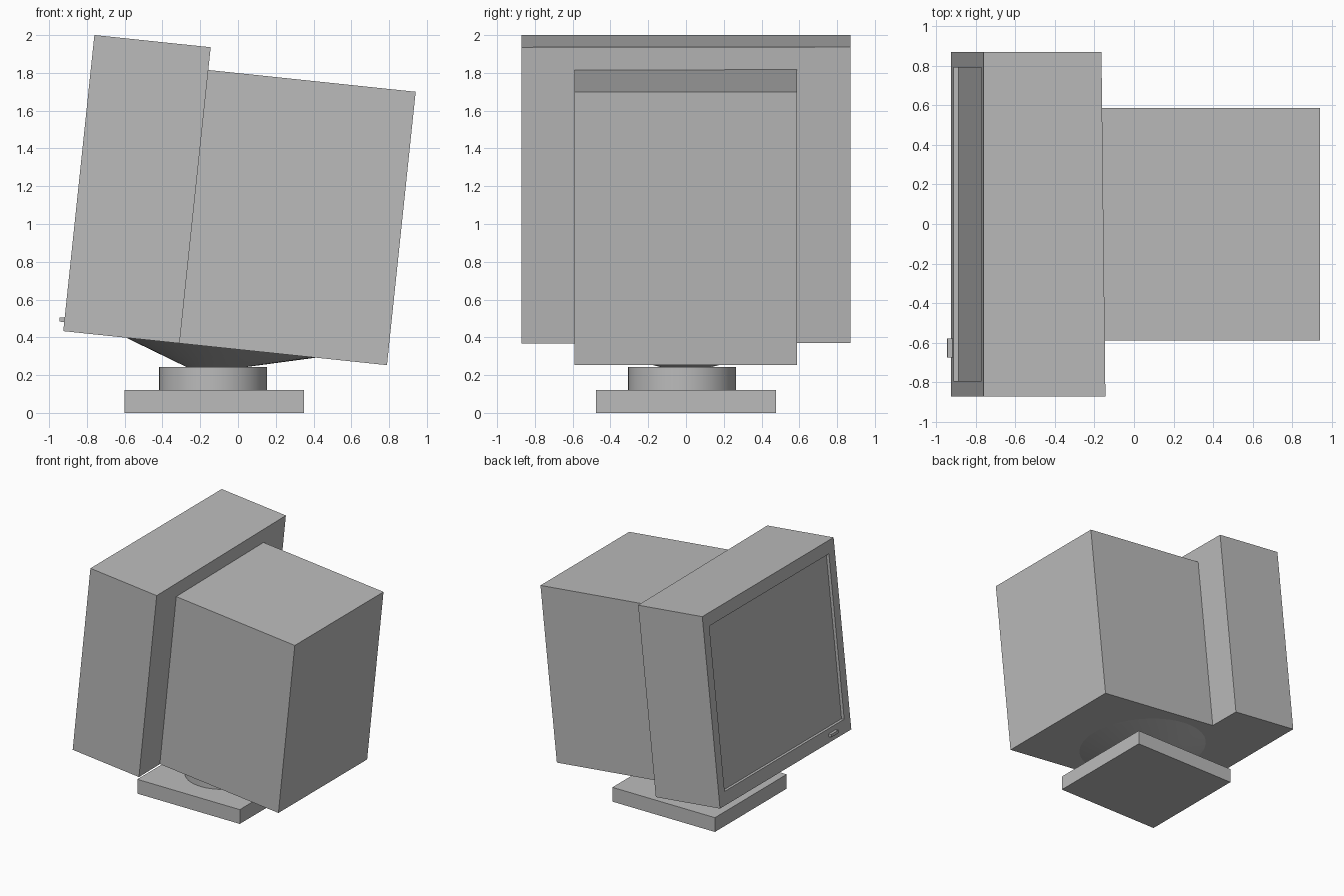
import bpy, bmesh
from math import radians
from mathutils import Matrix, Vector

if "Cube" in bpy.data.objects:
    bpy.data.objects.remove(bpy.data.objects["Cube"])

grey = bpy.data.materials.new("grey plastic")
grey.use_nodes = True
grey.diffuse_color = (0.5, 0.5, 0.5, 1)
grey.node_tree.nodes["Principled BSDF"].inputs["Base Color"].default_value = (0.5, 0.5, 0.5, 1)

# Tilted frame of the case: origin at the lower front edge of the bezel
TILT = Matrix.Translation((-0.925, 0, 0.433)) @ Matrix.Rotation(radians(6), 4, 'Y')


def finish(name, bm, matrix=Matrix(), smooth=False):
    mesh = bpy.data.meshes.new(name)
    bmesh.ops.recalc_face_normals(bm, faces=bm.faces)
    bm.to_mesh(mesh)
    bm.free()
    mesh.materials.append(grey)
    obj = bpy.data.objects.new(name, mesh)
    obj.matrix_world = matrix
    bpy.context.collection.objects.link(obj)
    if smooth:
        bpy.ops.object.select_all(action='DESELECT')
        obj.select_set(True)
        bpy.context.view_layer.objects.active = obj
        bpy.ops.object.shade_smooth_by_angle(angle=radians(35))
    return obj


def box_mesh(lo, hi):
    bm = bmesh.new()
    lo, hi = Vector(lo), Vector(hi)
    place = Matrix.Translation((lo + hi) / 2) @ Matrix.Diagonal((*(hi - lo), 1))
    bmesh.ops.create_cube(bm, size=1, matrix=place)
    return bm


# Stand: square foot and round swivel
finish("stand_foot", box_mesh((-0.602, -0.476, 0), (0.35, 0.476, 0.12)))
bm = bmesh.new()
bmesh.ops.create_cone(bm, cap_ends=True, segments=48, radius1=0.286, radius2=0.286,
                      depth=0.123, matrix=Matrix.Translation((-0.132, -0.02, 0.1815)))
finish("stand_swivel", bm, smooth=True)

# Shallow off-centre cone under the case
bm = bmesh.new()
bmesh.ops.create_cone(bm, cap_ends=True, segments=48, radius1=0.02, radius2=0.505,
                      depth=0.141, matrix=Matrix.Translation((0.84, 0, -0.0705)))
for v in bm.verts:
    if v.co.z < -0.1:
        v.co.x -= 0.096
finish("tilt_cone", bm, TILT, smooth=True)

# Rear housing
finish("rear_housing", box_mesh((0.6, -0.59, 0), (1.723, 0.587, 1.455)), TILT)

# Bezel with slightly skewed back and a recessed screen
bm = box_mesh((0, -0.872, 0), (0.609, 0.87, 1.576))
for v in bm.verts:
    if v.co.x > 0.3:
        v.co.x -= 0.0115 * v.co.y
front = min(bm.faces, key=lambda f: f.calc_center_median().x)
bmesh.ops.inset_individual(bm, faces=[front], thickness=0.11)
for v in front.verts:
    v.co.z = 1.47 if v.co.z > 0.8 else 0.112
bmesh.ops.inset_individual(bm, faces=[front], thickness=0)
for v in front.verts:
    v.co.x = 0.025
finish("screen_bezel", bm, TILT)

# Power button
finish("power_button", box_mesh((-0.026, -0.675, 0.048), (0.01, -0.58, 0.071)), TILT)
